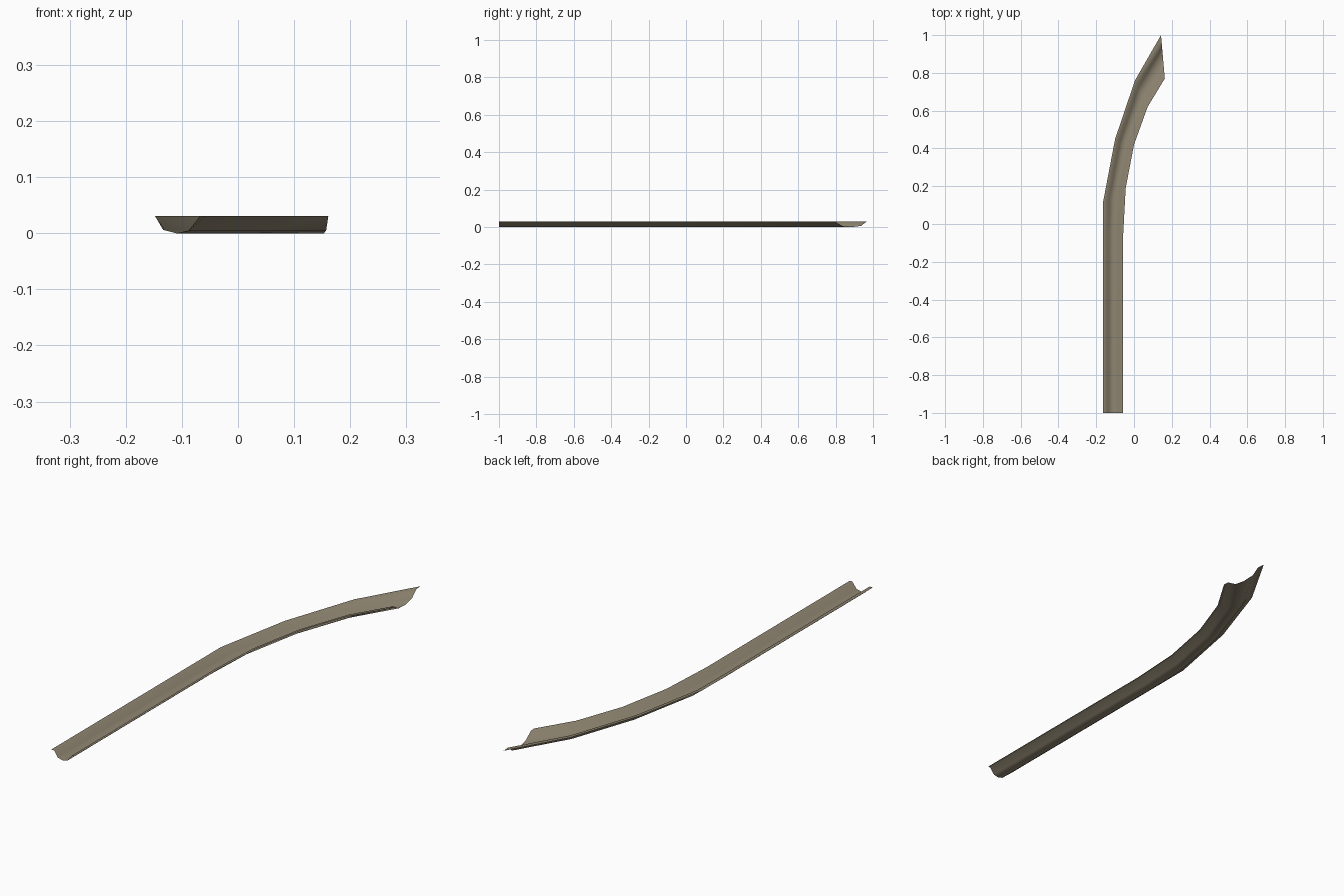
import bpy, bmesh
from mathutils import Vector

if "Cube" in bpy.data.objects:
    bpy.data.objects.remove(bpy.data.objects["Cube"])

# Cross-section of the open channel: (fraction from left rim to right rim, height)
PROFILE = [(0.0, .031), (.14, .031), (.28, .006), (.5, 0.0),
           (.71, .005), (.90, .031), (1.0, .031)]

# Stations along the run: left rim point, right rim point
STATIONS = [((-.163, -1.0), (-.057, -1.0)),
            ((-.163, -.05), (-.057, -.05)),
            ((-.163, .12), (-.044, .19)),
            ((-.10, .45), (0.0, .42)),
            ((.005, .76), (.072, .62)),
            ((.143, 1.0), (.163, .77))]

mat = bpy.data.materials.new("warm grey stone")
mat.diffuse_color = (.275, .235, .165, 1)
mat.use_nodes = True
mat.node_tree.nodes["Principled BSDF"].inputs["Base Color"].default_value = mat.diffuse_color

# Curved open channel, swept between the two rims
bm = bmesh.new()
rows = []
for left, right in STATIONS:
    a, b = Vector(left), Vector(right)
    rows.append([bm.verts.new((*a.lerp(b, t), z)) for t, z in PROFILE])
for r0, r1 in zip(rows, rows[1:]):
    for i in range(len(PROFILE) - 1):
        bm.faces.new((r0[i], r0[i + 1], r1[i + 1], r1[i]))
for f in bm.faces:
    f.smooth = True
mesh = bpy.data.meshes.new("curved_channel")
bm.to_mesh(mesh)
bm.free()
mesh.materials.append(mat)
channel = bpy.data.objects.new("curved_channel", mesh)
bpy.context.collection.objects.link(channel)
